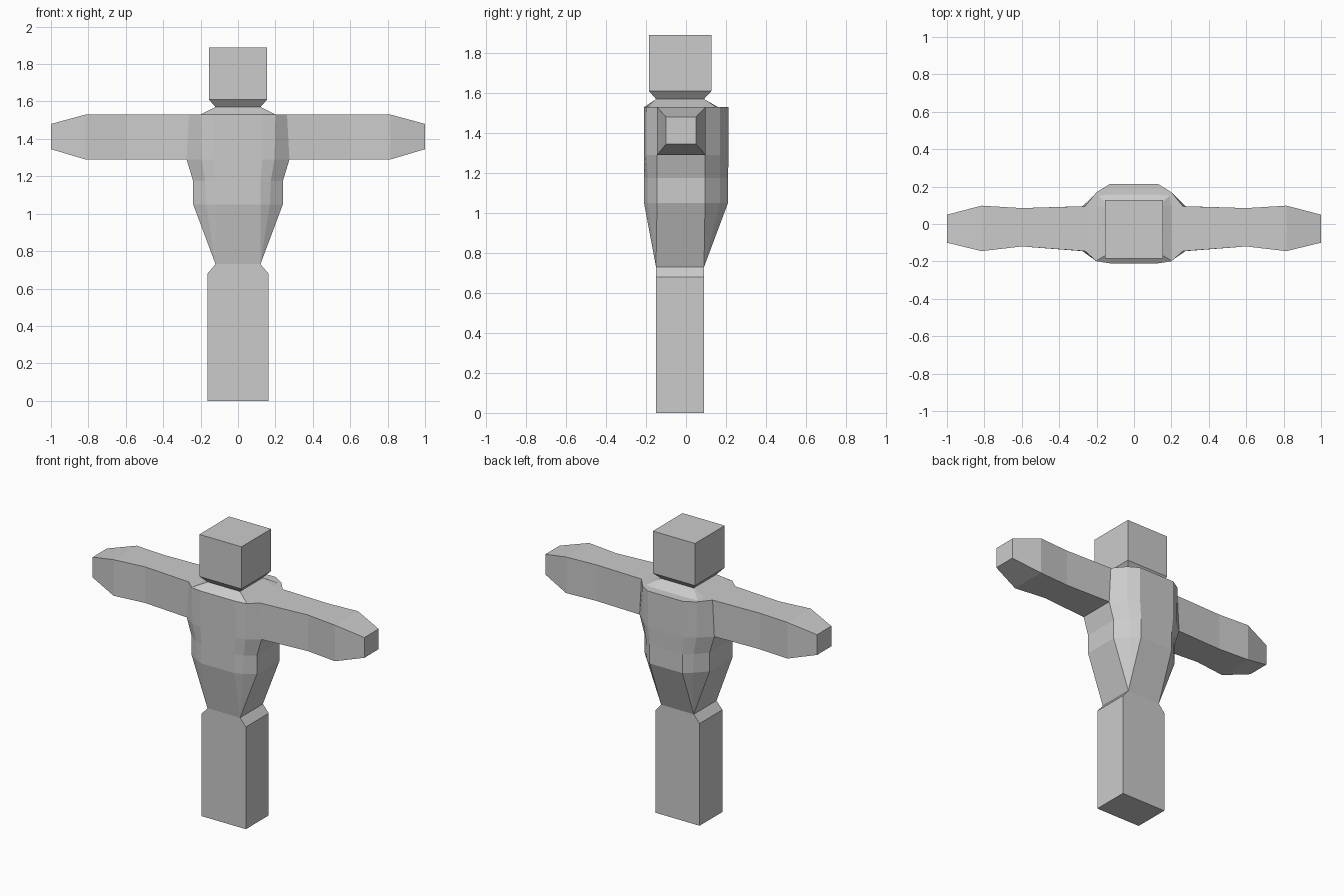
import bpy, bmesh

if "Cube" in bpy.data.objects:
    bpy.data.objects.remove(bpy.data.objects["Cube"])

grey = bpy.data.materials.new("light grey")
grey.diffuse_color = (0.6, 0.6, 0.6, 1)
grey.use_nodes = True
grey.node_tree.nodes["Principled BSDF"].inputs["Base Color"].default_value = grey.diffuse_color


def loft(name, rings, cap_start=False, cap_end=False, skip=()):
    """Join equal-length rings of points with flat faces; skip holds (ring, side) pairs left open."""
    bm = bmesh.new()
    vs = [[bm.verts.new(p) for p in r] for r in rings]
    n = len(rings[0])
    for i in range(len(rings) - 1):
        for j in range(n):
            if (i, j) not in skip:
                k = (j + 1) % n
                bm.faces.new((vs[i][j], vs[i][k], vs[i + 1][k], vs[i + 1][j]))
    if cap_start:
        bm.faces.new(vs[0][::-1])
    if cap_end:
        bm.faces.new(vs[-1])
    bmesh.ops.remove_doubles(bm, verts=bm.verts, dist=0.0005)
    bmesh.ops.dissolve_degenerate(bm, edges=bm.edges, dist=0.0005)
    me = bpy.data.meshes.new(name)
    bm.to_mesh(me)
    bm.free()
    me.materials.append(grey)
    ob = bpy.data.objects.new(name, me)
    bpy.context.collection.objects.link(ob)
    return ob


def rect(x, y0, y1, z):
    return [(-x, y0, z), (x, y0, z), (x, y1, z), (-x, y1, z)]


def torso_ring(z, side, front, back):
    """Twelve-sided ring: side x, then front and back as (corner x, corner y, edge x, edge y)."""
    cx, cy, ex, ey = front
    bx, by, fx, fy = back
    half = [(ex, ey), (cx, cy), (side, -0.145), (side, 0.095), (bx, by), (fx, fy)]
    return [(x, y, z) for x, y in half] + [(-x, y, z) for x, y in reversed(half)]


def corner_ring(x, y0, y1, z):
    """Rectangle with each corner tripled, so it joins a twelve-sided ring."""
    half = [(x, y0)] * 3 + [(x, y1)] * 3
    return [(a, b, z) for a, b in half] + [(-a, b, z) for a, b in reversed(half)]


# Legs: one block with a pinched waist
loft("legs", [rect(0.163, -0.15, 0.09, 0), rect(0.163, -0.15, 0.09, 0.68),
              rect(0.12, -0.15, 0.09, 0.73)], cap_start=True)

# Torso: waist, ribs, chest and shoulders, left open where the arms join
loft("torso", [
    corner_ring(0.12, -0.15, 0.09, 0.73),
    torso_ring(1.05, 0.24, (0.17, -0.19, 0.12, -0.21), (0.17, 0.17, 0.12, 0.21)),
    torso_ring(1.175, 0.24, (0.175, -0.19, 0.12, -0.21), (0.175, 0.17, 0.12, 0.21)),
    torso_ring(1.29, 0.275, (0.195, -0.2, 0.13, -0.21), (0.195, 0.17, 0.13, 0.213)),
    torso_ring(1.53, 0.262, (0.2, -0.2, 0.13, -0.21), (0.2, 0.17, 0.13, 0.213)),
    torso_ring(1.531, 0.2, (0.2, -0.195, 0.13, -0.208), (0.19, 0.15, 0.13, 0.158)),
    corner_ring(0.12, -0.15, 0.09, 1.57),
], skip={(3, 2), (3, 8)})

# Arms: (x at bottom, x at top, y front, y back, z bottom, z top)
sections = [(0.275, 0.262, -0.145, 0.095, 1.29, 1.53),
            (0.6, 0.6, -0.12, 0.085, 1.29, 1.53),
            (0.815, 0.815, -0.145, 0.098, 1.29, 1.53),
            (1.0, 1.0, -0.1, 0.05, 1.345, 1.48)]
for name, s in (("right_arm", 1), ("left_arm", -1)):
    rings = []
    for xb, xt, y0, y1, z0, z1 in sections:
        ring = [(s * xb, y0, z0), (s * xb, y1, z0), (s * xt, y1, z1), (s * xt, y0, z1)]
        rings.append(ring if s > 0 else ring[::-1])
    loft(name, rings, cap_end=True)

# Head: neck flare and a square block
loft("head", [rect(0.12, -0.15, 0.09, 1.57), rect(0.155, -0.185, 0.127, 1.61),
              rect(0.155, -0.185, 0.127, 1.89)], cap_end=True)
